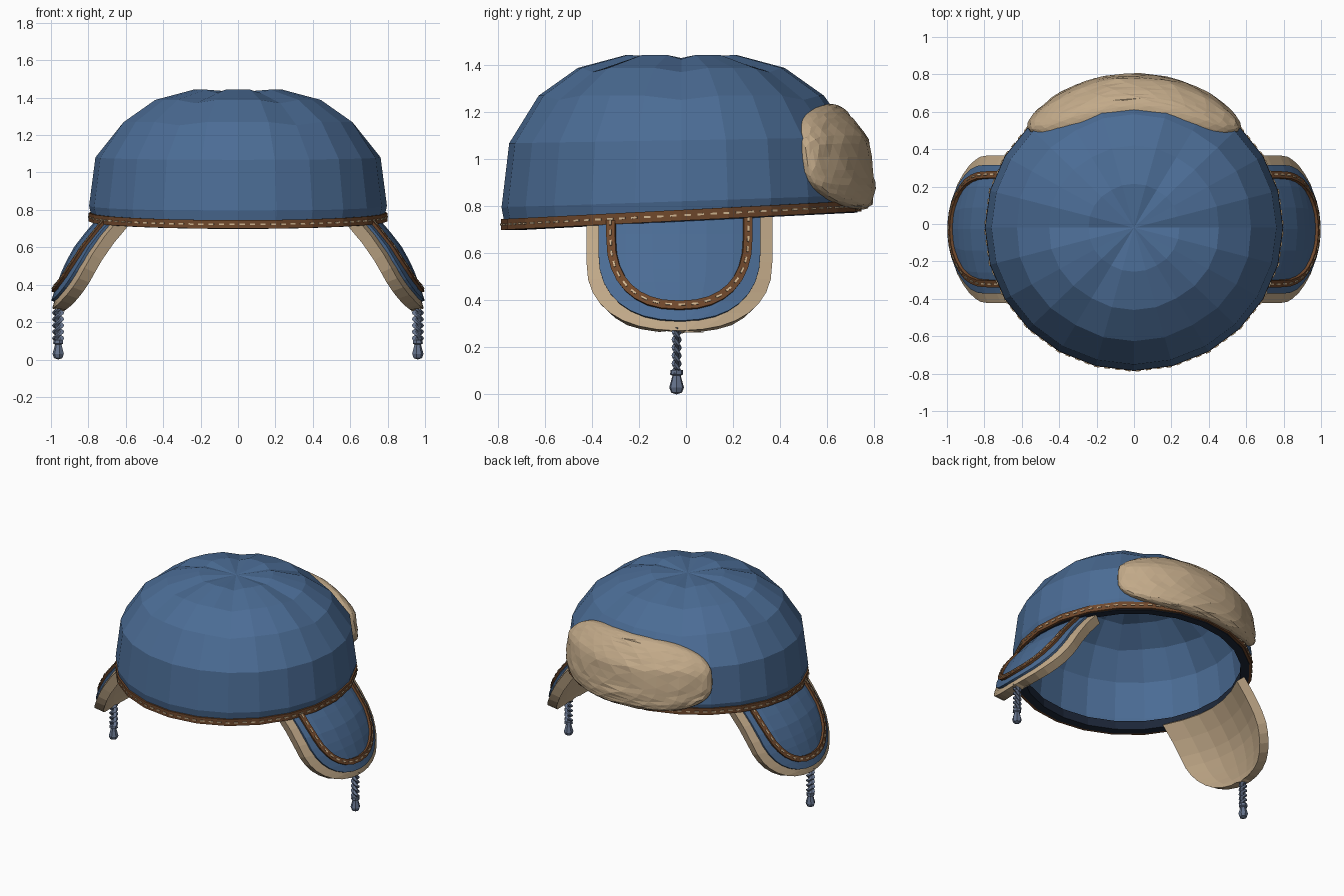
import bpy, bmesh, math, random
from mathutils import Vector

if "Cube" in bpy.data.objects:
    bpy.data.objects.remove(bpy.data.objects["Cube"])

random.seed(4)


def material(name, rgb):
    m = bpy.data.materials.new(name)
    m.diffuse_color = (*rgb, 1)
    m.use_nodes = True
    m.node_tree.nodes["Principled BSDF"].inputs["Base Color"].default_value = m.diffuse_color
    return m


BLUE = material("blue_cloth", (0.07, 0.15, 0.30))
LINING = material("dark_lining", (0.012, 0.02, 0.04))
FUR = material("tan_fur", (0.54, 0.40, 0.25))
BROWN = material("brown_leather", (0.16, 0.065, 0.025))
THREAD = material("thread", (0.62, 0.46, 0.28))
CORD = material("cord", (0.13, 0.17, 0.26))


def finish(bm, name, mat, solid=0, bevel=0, mirror=False):
    bmesh.ops.remove_doubles(bm, verts=bm.verts, dist=0.0005)
    bmesh.ops.recalc_face_normals(bm, faces=bm.faces)
    me = bpy.data.meshes.new(name)
    bm.to_mesh(me)
    bm.free()
    me.materials.append(mat)
    ob = bpy.data.objects.new(name, me)
    bpy.context.collection.objects.link(ob)
    if solid:
        m = ob.modifiers.new("thickness", 'SOLIDIFY')
        m.thickness, m.offset = solid, -1
    if bevel:
        m = ob.modifiers.new("soft_edge", 'BEVEL')
        m.width, m.segments, m.angle_limit = bevel, 2, math.radians(50)
    if mirror:
        ob.modifiers.new("other_side", 'MIRROR')
    return ob


def bridge(bm, rings, closed):
    """Quads between successive rows of points."""
    rows = [[bm.verts.new(p) for p in r] for r in rings]
    n = len(rows[0])
    for a, b in zip(rows, rows[1:]):
        for i in range(n if closed else n - 1):
            j = (i + 1) % n
            bm.faces.new((a[i], a[j], b[j], b[i]))
    return rows


def strip(bm, pts, nrm, w, t, closed=False):
    """Rectangular band swept along points, lying flat against normals."""
    rings, n = [], len(pts)
    for i, (p, nv) in enumerate(zip(pts, nrm)):
        a = pts[(i - 1) % n] if closed else pts[max(i - 1, 0)]
        b = pts[(i + 1) % n] if closed else pts[min(i + 1, n - 1)]
        side = (b - a).normalized().cross(nv).normalized()
        rings.append([p + side * w * s / 2 + nv * t * k / 2
                      for s, k in ((-1, -1), (1, -1), (1, 1), (-1, 1))])
    if closed:
        rings.append(rings[0])
    rows = bridge(bm, rings, True)
    if not closed:
        bm.faces.new(rows[0])
        bm.faces.new(rows[-1])


def stitches(bm, pts, nrm, closed, step=0.055, length=0.028):
    """Short raised dashes spaced evenly along a path."""
    if closed:
        pts, nrm = pts + pts[:1], nrm + nrm[:1]
    d = step / 2
    for a, b, na, nb in zip(pts, pts[1:], nrm, nrm[1:]):
        L = (b - a).length
        while d < L:
            nv = na.lerp(nb, d / L).normalized()
            c, u = a.lerp(b, d / L) + nv * 0.010, (b - a).normalized() * length / 2
            strip(bm, [c - u, c + u], [nv, nv], 0.008, 0.008)
            d += step
        d -= L


# crown: 24 sides, six puffed panels, tilted rim
RX, RY, CY, SEG = 0.79, 0.758, -0.02, 24
PROFILE = [(0.99, 0.74), (1.008, 0.82), (0.965, 1.08), (0.80, 1.27),
           (0.58, 1.388), (0.31, 1.443)]


def rim_z(y):
    return 0.722 + 0.052 * (y + 0.78)


def crown_r(z):
    for (r0, z0), (r1, z1) in zip(PROFILE, PROFILE[1:]):
        if z <= z1:
            return r0 + (r1 - r0) * max(0, (z - z0) / (z1 - z0))
    return 0.3


rings = []
for k, (r, z) in enumerate(PROFILE):
    ring = []
    for i in range(SEG):
        a = math.tau * i / SEG + math.pi / 2
        seam = i % 4 == 2
        rr = r * (0.99 if seam and k > 2 else 1)
        y = RY * rr * math.sin(a) + CY
        zz = rim_z(y) if k == 0 else z + (rim_z(y) - 0.76) * max(0, 1 - k / 3)
        if seam and k > 2:
            zz -= 0.018
        ring.append((RX * rr * math.cos(a), y, zz))
    rings.append(ring)
bm = bmesh.new()
rows = bridge(bm, rings, True)
top = bm.verts.new((0, CY, 1.43))
for i in range(SEG):
    bm.faces.new((rows[-1][i], rows[-1][(i + 1) % SEG], top))
finish(bm, "crown", BLUE, solid=0.045)


# leather rim band with stitching, and the dark lining inside it
def rim_path(inset, drop=0):
    pts, nrm = [], []
    for i in range(SEG):
        a = math.tau * i / SEG
        y = (RY - inset) * math.sin(a) + CY
        pts.append(Vector(((RX - inset) * math.cos(a), y, rim_z(y) - drop)))
        nrm.append(Vector((math.cos(a), math.sin(a), 0)))
    return pts, nrm


for name, mat, inset, drop, w, t in (("rim_band", BROWN, 0.001, 0, 0.046, 0.018),
                                     ("rim_lining", LINING, 0.038, -0.005, 0.062, 0.056)):
    bm = bmesh.new()
    strip(bm, *rim_path(inset, drop), w, t, True)
    finish(bm, name, mat)
bm = bmesh.new()
stitches(bm, *rim_path(0.001), True)
finish(bm, "rim_stitches", THREAD)

# back fur flap: rounded cushion wrapped round the crown
bm = bmesh.new()
bmesh.ops.create_icosphere(bm, subdivisions=4, radius=1)
for v in bm.verts:
    s, b, c = [math.copysign(abs(q) ** e, q) for q, e in zip(v.co, (0.75, 0.68, 0.6))]
    a = math.radians(46) * s
    z = 1.01 + 0.225 * b
    off = 0.072 * c + random.uniform(-0.004, 0.004)
    r = crown_r(z)
    v.co = ((RX * r + off) * math.sin(a), (RY * r + off) * math.cos(a) + CY, z)
finish(bm, "back_fur_flap", FUR)

# ear flaps
FY = -0.028
LEAN = [(0.26, 1.01), (0.31, 1.0), (0.4, 0.97), (0.5, 0.932), (0.6, 0.878),
        (0.7, 0.80), (0.78, 0.73)]


def flap_point(dy, z, off=0):
    """Point on the outward-curving flap sheet."""
    for (z0, x0), (z1, x1) in zip(LEAN, LEAN[1:]):
        if z <= z1:
            break
    x = x0 + (x1 - x0) * (z - z0) / (z1 - z0)
    return Vector((x - 0.66 * dy * dy + off, FY + dy, z))


def flap_normal(dy, z):
    e = 0.02
    du = flap_point(dy + e, z) - flap_point(dy - e, z)
    dv = flap_point(dy, z + e) - flap_point(dy, z - e)
    return du.cross(dv).normalized()


def outline(half, bottom, top=0.76, n=8):
    """Right half of a U shape, from the top to the bottom centre."""
    z0, e = bottom + 0.29, 2 / 2.35
    out = [(half, top), (half, (top + z0) / 2)]
    for i in range(n + 1):
        a = math.pi / 2 * i / n
        out.append((half * max(0, math.cos(a)) ** e, z0 - (z0 - bottom) * math.sin(a) ** e))
    return out


def flap_panel(name, mat, half, bottom, off, thick, bevel):
    bm = bmesh.new()
    prof = outline(half, bottom)
    prof[-1] = (0.03, prof[-1][1])
    bridge(bm, [[flap_point(h * t / 3, z, off) for t in range(-3, 4)]
                for h, z in prof], False)
    ob = finish(bm, name, mat, thick, bevel, True)
    # keep the thickness growing toward the head
    if sum(p.normal.x for p in ob.data.polygons) < 0:
        ob.data.flip_normals()


flap_panel("ear_flap_fur", FUR, 0.395, 0.272, -0.016, 0.065, 0.024)
flap_panel("ear_flap_cloth", BLUE, 0.345, 0.315, 0.0, 0.032, 0.008)

# U-shaped leather trim on each flap
half_u = outline(0.29, 0.378)
path = half_u + [(-h, z) for h, z in reversed(half_u[:-1])]
pts = [flap_point(h, z, 0.005) for h, z in path]
nrm = [flap_normal(h, z) for h, z in path]
bm = bmesh.new()
strip(bm, pts, nrm, 0.038, 0.020)
finish(bm, "ear_flap_trim", BROWN, mirror=True)
bm = bmesh.new()
stitches(bm, pts, nrm, False)
finish(bm, "ear_flap_stitches", THREAD, mirror=True)

# twisted cords hanging from the flaps
CX, CYD = 0.96, -0.04
bm = bmesh.new()
for phase in (0, math.pi):
    rings = []
    for i in range(24):
        z = 0.284 - i * 0.0085
        a = phase + i * math.pi / 4
        x, y = CX + 0.016 * math.cos(a), CYD + 0.009 * math.sin(a)
        rings.append([(x + 0.018 * math.cos(k * math.tau / 5),
                       y + 0.013 * math.sin(k * math.tau / 5), z) for k in range(5)])
    bridge(bm, rings, True)
finish(bm, "cord_twist", CORD, mirror=True)

# cord knot and tassel end
bm = bmesh.new()
prof = [(0.0, 0.105), (0.027, 0.103), (0.028, 0.085), (0.018, 0.08),
        (0.032, 0.03), (0.024, 0.008), (0.0, 0.0)]
bridge(bm, [[(CX + r * math.cos(k * math.tau / 7), CYD + r * math.sin(k * math.tau / 7), z)
             for k in range(7)] for r, z in prof], True)
finish(bm, "cord_tassel", CORD, mirror=True)
